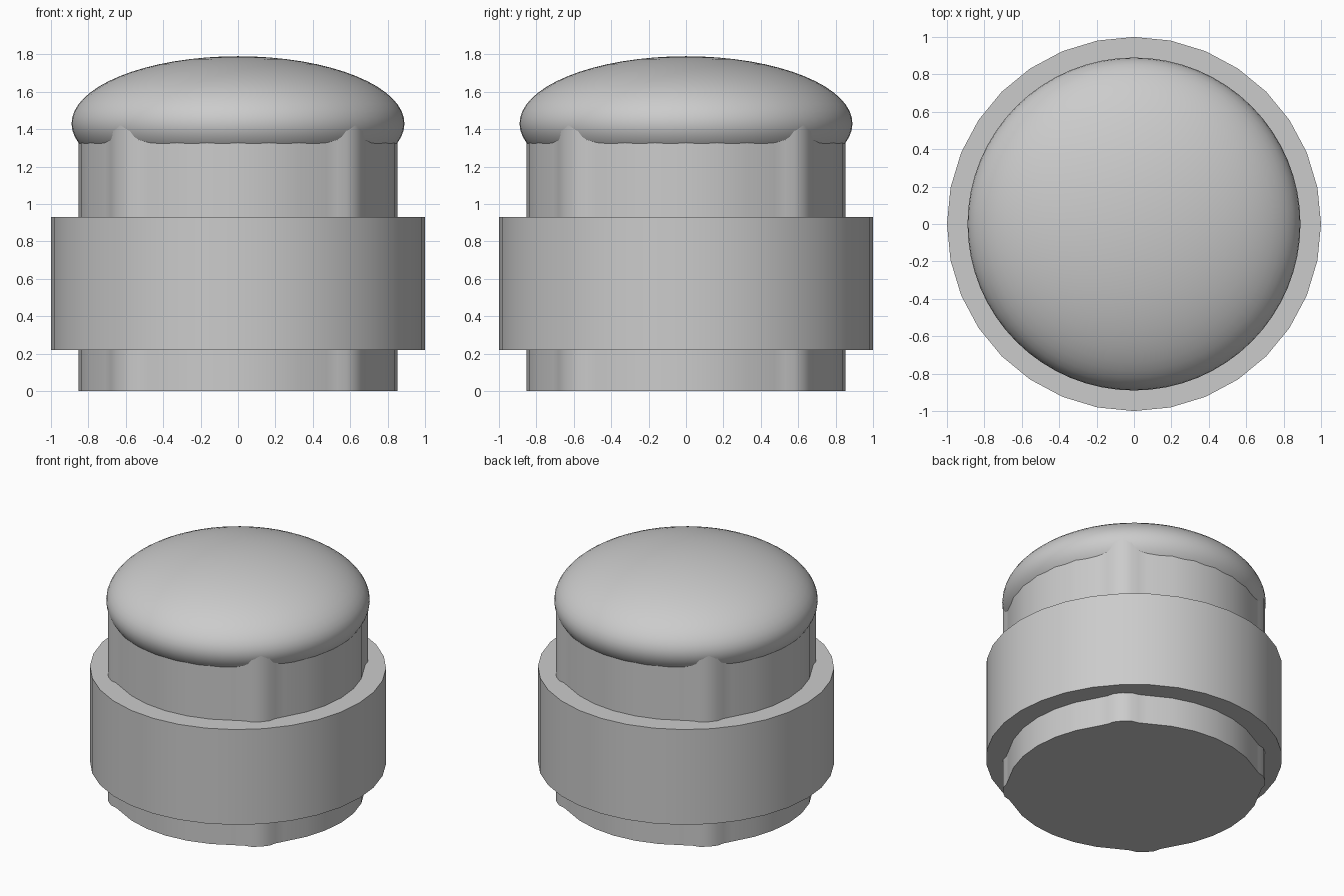
import bpy
import bmesh
import math

cube = bpy.data.objects.get("Cube")
if cube:
    bpy.data.objects.remove(cube, do_unlink=True)

grey = bpy.data.materials.new("plain grey")
grey.use_nodes = True
colour = (0.6, 0.6, 0.6, 1)
grey.diffuse_color = colour
grey.node_tree.nodes["Principled BSDF"].inputs["Base Color"].default_value = colour


def finish(obj, angle=40):
    obj.data.materials.clear()
    obj.data.materials.append(grey)
    bpy.ops.object.select_all(action="DESELECT")
    obj.select_set(True)
    bpy.context.view_layer.objects.active = obj
    bpy.ops.object.shade_smooth_by_angle(angle=math.radians(angle))


def prism(name, outline, bottom, top):
    """Extrude a polar outline of (degrees, radius) between two heights."""
    bm = bmesh.new()
    ring = [bm.verts.new((r * math.cos(math.radians(a)), r * math.sin(math.radians(a)), bottom))
            for a, r in outline]
    base = bm.faces.new(ring)
    lid = bmesh.ops.extrude_face_region(bm, geom=[base], use_keep_orig=True)
    moved = [v for v in lid["geom"] if isinstance(v, bmesh.types.BMVert)]
    bmesh.ops.translate(bm, verts=moved, vec=(0, 0, top - bottom))
    bmesh.ops.recalc_face_normals(bm, faces=bm.faces)
    mesh = bpy.data.meshes.new(name)
    bm.to_mesh(mesh)
    bm.free()
    obj = bpy.data.objects.new(name, mesh)
    bpy.context.collection.objects.link(obj)
    finish(obj)


step = 360 / 32

# Round body with a shallow rib on each diagonal
body = []
for i in range(32):
    a = i * step
    if i % 8 == 4:
        body += [(a + d, r) for d, r in ((-7, 0.862), (-4, 0.884), (0, 0.889), (4, 0.884), (7, 0.862))]
    else:
        body.append((a, 0.853))
prism("body", body, 0, 1.42)

# Wide band around the middle
prism("band", [(i * step, 1.0) for i in range(32)], 0.22, 0.93)

# Flattened dome cap sunk into the body
bpy.ops.mesh.primitive_uv_sphere_add(segments=64, ring_count=32, radius=1, location=(0, 0, 1.43))
dome = bpy.context.object
dome.name = "dome_cap"
dome.scale = (0.89, 0.89, 0.36)
bpy.ops.object.transform_apply(location=False, rotation=False, scale=True)
finish(dome, 60)
